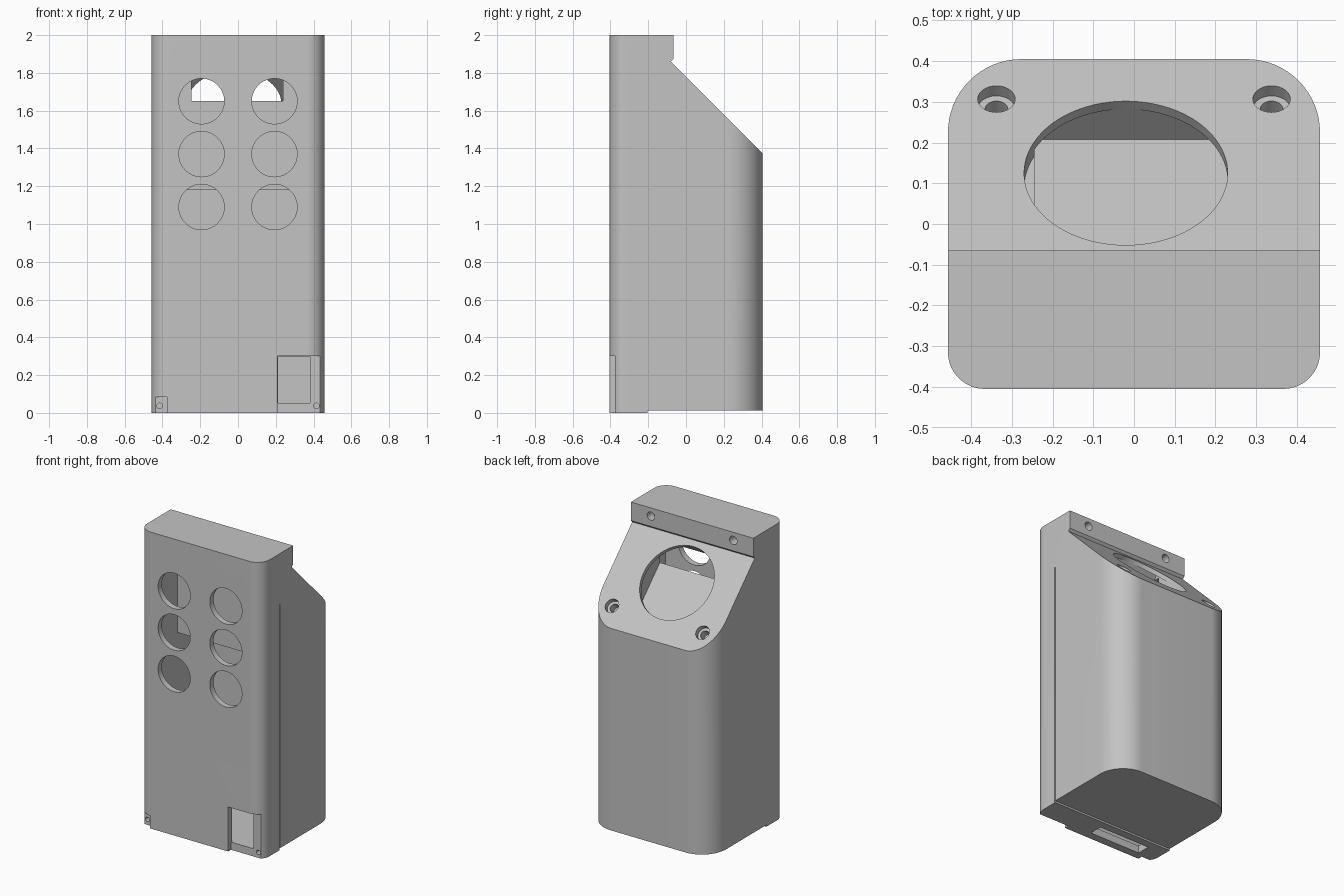
import bpy, bmesh
from math import pi, cos, sin, sqrt
from mathutils import Vector, Matrix

cube = bpy.data.objects.get("Cube")
if cube:
    bpy.data.objects.remove(cube, do_unlink=True)

grey = bpy.data.materials.new("plain_grey")
grey.use_nodes = True
colour = (0.55, 0.55, 0.55, 1)
grey.diffuse_color = colour
grey.node_tree.nodes["Principled BSDF"].inputs["Base Color"].default_value = colour


def finish(name, bm):
    bmesh.ops.recalc_face_normals(bm, faces=bm.faces)
    mesh = bpy.data.meshes.new(name)
    bm.to_mesh(mesh)
    bm.free()
    mesh.materials.append(grey)
    ob = bpy.data.objects.new(name, mesh)
    bpy.context.collection.objects.link(ob)
    return ob


def prism(name, points, sweep):
    bm = bmesh.new()
    face = bm.faces.new([bm.verts.new(p) for p in points])
    new = bmesh.ops.extrude_face_region(bm, geom=[face])["geom"]
    moved = [v for v in new if isinstance(v, bmesh.types.BMVert)]
    bmesh.ops.translate(bm, verts=moved, vec=sweep)
    return finish(name, bm)


def box(x, y, z, matrix=Matrix()):
    points = [matrix @ Vector((a, b, z[0])) for a, b in
              ((x[0], y[0]), (x[1], y[0]), (x[1], y[1]), (x[0], y[1]))]
    sweep = matrix.to_3x3() @ Vector((0, 0, z[1] - z[0]))
    return prism("cutter", points, sweep)


def rod(centre, axis, radius, half, sides=64):
    bm = bmesh.new()
    turn = Vector(axis).to_track_quat('Z', 'Y').to_matrix().to_4x4()
    bmesh.ops.create_cone(bm, cap_ends=True, segments=sides, radius1=radius, radius2=radius,
                          depth=2 * half, matrix=Matrix.Translation(centre) @ turn)
    return finish("cutter", bm)


def combine(tool, operation='DIFFERENCE'):
    tool.hide_render = True
    mod = body.modifiers.new("cut", 'BOOLEAN')
    mod.operation = operation
    mod.solver = 'EXACT'
    mod.object = tool
    bpy.context.view_layer.objects.active = body
    bpy.ops.object.modifier_apply(modifier=mod.name)
    bpy.data.objects.remove(tool, do_unlink=True)


# Outer footprint: tight front corners, wide back corners
W, D = 0.457, 0.405
outline = []
for sx, sy, r, start in ((1, -1, 0.09, -pi / 2), (1, 1, 0.18, 0),
                         (-1, 1, 0.18, pi / 2), (-1, -1, 0.09, pi)):
    for i in range(17):
        a = start + i * pi / 32
        outline.append((sx * (W - r) + r * cos(a), sy * (D - r) + r * sin(a), 0))
body = prism("housing", outline, (0, 0, 2))

# Side profile: stepped base, sloped panel, top block
side = [(-0.5, 0), (-0.205, 0), (-0.205, 0.012), (0.5, 0.012), (0.5, 1.28),
        (-0.08, 1.86), (-0.065, 1.875), (-0.065, 2), (-0.5, 2)]
combine(prism("cutter", [(-1, y, z) for y, z in side], (2, 0, 0)), 'INTERSECT')

# Inner compartment, deeper in the lower half
combine(box((-0.41, 0.41), (-0.365, -0.06), (0.05, 1.78)))
combine(box((-0.41, 0.41), (-0.07, 0.28), (0.05, 1.18)))

# Round openings in the front wall
for x in (-0.193, 0.193):
    for z in (1.65, 1.37, 1.09):
        combine(rod((x, -0.4, z), (0, 1, 0), 0.12, 0.08))

# Sloped panel: round opening over a square pocket
normal = Vector((0, 1, 1)) / sqrt(2)
centre = Vector((-0.02, 0.125, 1.655))
slope = Matrix.Translation(centre) @ Matrix.Rotation(-pi / 4, 4, 'X')
combine(box((-0.225, 0.257), (-0.25, 0.25), (-0.133, -0.028), slope))
combine(rod(centre, normal, 0.25, 0.05, 96))

# Stepped screw holes in the panel, screw holes in the top block
for x in (-0.338, 0.338):
    spot = Vector((x, 0.307, 1.473))
    combine(rod(spot, normal, 0.046, 0.035, 32))
    combine(rod(spot, normal, 0.028, 0.09, 32))
    combine(rod((x * 0.91, -0.065, 1.945), (0, 1, 0), 0.028, 0.06, 32))

# Front corner recesses, connector window, small screw holes
combine(box((0.21, 0.6), (-0.6, -0.375), (-0.1, 0.3)))
combine(box((0.212, 0.38), (-0.6, -0.3), (0.052, 0.298)))
combine(box((-0.6, -0.375), (-0.6, -0.373), (-0.1, 0.085)))
for x in (-0.415, 0.415):
    combine(rod((x, -0.38, 0.037), (0, 1, 0), 0.015, 0.04, 24))

# Base opening and seam on the side
combine(box((-0.33, 0.05), (-0.35, -0.26), (-0.1, 0.1)))
combine(box((0.45, 0.6), (-0.21, -0.204), (-0.1, 1.66)))

bpy.ops.object.select_all(action='DESELECT')
body.select_set(True)
bpy.context.view_layer.objects.active = body
bpy.ops.object.shade_smooth_by_angle(angle=pi / 6)
